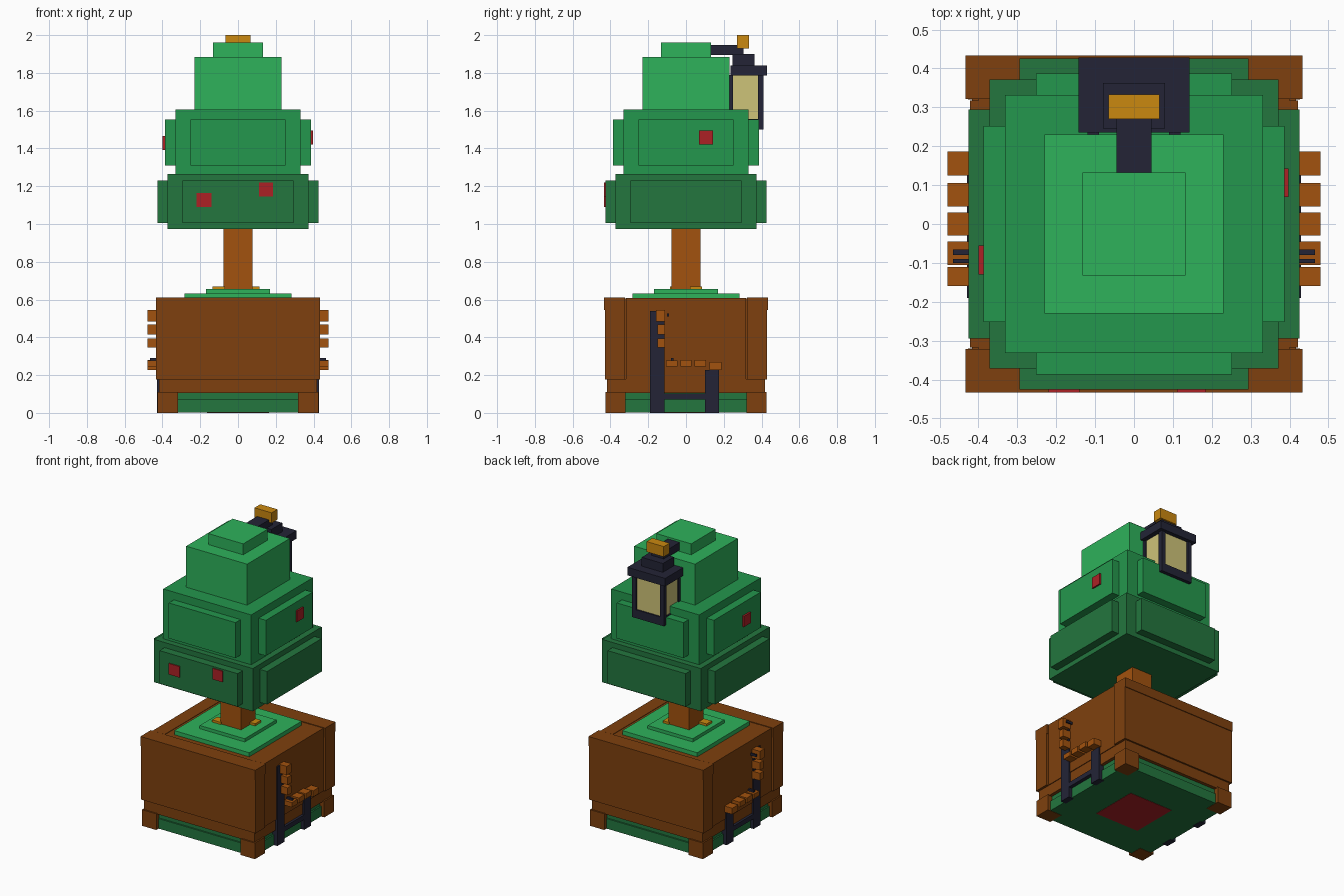
import bpy
import bmesh

cube = bpy.data.objects.get("Cube")
if cube:
    bpy.data.objects.remove(cube, do_unlink=True)


def linear(c):
    c /= 255
    return c / 12.92 if c <= 0.04045 else ((c + 0.055) / 1.055) ** 2.4


def material(name, *rgb):
    mat = bpy.data.materials.new(name)
    color = [linear(c) for c in rgb] + [1]
    mat.diffuse_color = color
    mat.use_nodes = True
    mat.node_tree.nodes["Principled BSDF"].inputs["Base Color"].default_value = color
    return mat


wood = material("planter brown", 126, 64, 14)
bark = material("trunk brown", 162, 82, 14)
dark_green = material("dark green", 35, 118, 62)
mid_green = material("mid green", 36, 151, 77)
light_green = material("light green", 46, 178, 91)
red = material("ornament red", 172, 33, 37)
navy = material("dark metal", 35, 36, 54)
gold = material("gold", 202, 136, 16)
glow = material("lantern glow", 206, 195, 120)


def box(name, mat, x, y, z):
    """Box given by its (low, high) range on each axis."""
    bm = bmesh.new()
    bmesh.ops.create_cube(bm, size=1)
    for v in bm.verts:
        v.co = [r[0] if c < 0 else r[1] for c, r in zip(v.co, (x, y, z))]
    mesh = bpy.data.meshes.new(name)
    bm.to_mesh(mesh)
    bm.free()
    mesh.materials.append(mat)
    obj = bpy.data.objects.new(name, mesh)
    bpy.context.collection.objects.link(obj)
    return obj


def block(name, mat, half, low, high):
    """Square block centred on the trunk axis."""
    return box(name, mat, (-half, half), (-half, half), (low, high))


def flip(span, side):
    return tuple(sorted(side * v for v in span))


# Base, feet and planter walls
block("base_slab", dark_green, 0.405, 0.002, 0.07)
block("base_step", dark_green, 0.395, 0.07, 0.11)
block("base_patch", red, 0.165, 0, 0.006)
block("planter_band", wood, 0.417, 0.105, 0.18)
block("planter_core", wood, 0.4, 0.15, 0.605)
for sx in (-1, 1):
    for sy in (-1, 1):
        box("foot", wood, flip((0.318, 0.427), sx), flip((0.32, 0.427), sy), (0, 0.11))
    box("side_wall", wood, flip((0.33, 0.422), sx), (-0.318, 0.318), (0.178, 0.608))
    box("end_wall", wood, (-0.433, 0.433), flip((0.325, 0.428), sx), (0.178, 0.61))
    box("end_wall_lip", wood, (-0.433, 0.433), flip((0.322, 0.433), sx), (0.545, 0.61))

# Grass, fallen leaves and trunk
block("grass", light_green, 0.283, 0.6, 0.633)
block("grass_mound", light_green, 0.17, 0.63, 0.655)
box("leaf_left", gold, (0.07, 0.115), (0.02, 0.085), (0.65, 0.67))
box("leaf_right", gold, (-0.135, -0.07), (-0.085, -0.03), (0.65, 0.67))
block("trunk", bark, 0.077, 0.6, 1.0)

# Metal brackets with little wooden blocks on both sides
BLOCKS = [(-0.16, -0.11, 0.485, 0.545), (-0.15, -0.11, 0.415, 0.467),
          (-0.15, -0.11, 0.345, 0.395), (-0.105, -0.045, 0.245, 0.277),
          (-0.03, 0.03, 0.245, 0.28), (0.045, 0.105, 0.245, 0.28),
          (0.125, 0.187, 0.228, 0.27)]
for side in (-1, 1):
    metal_x = flip((0.39, 0.43), side)
    box("tall_post", navy, metal_x, (-0.19, -0.115), (0, 0.54))
    box("short_post", navy, metal_x, (0.1, 0.175), (0, 0.228))
    box("cross_bar", navy, metal_x, (-0.12, 0.105), (0.07, 0.102))
    for y0, y1, z0, z1 in BLOCKS:
        box("side_block", bark, flip((0.42, 0.48), side), (y0, y1), (z0, z1))
    pin_x = flip((0.42, 0.465), side)
    box("upper_pin", navy, pin_x, (-0.1, -0.09), (0.51, 0.525))
    box("lower_pin", navy, pin_x, (-0.08, -0.065), (0.275, 0.29))


# Foliage tiers with a raised panel on every side
def tier(name, mat, half, low, high, reach, panel, p_low, p_high):
    block(name, mat, half, low, high)
    for side in (-1, 1):
        out = flip((half - 0.02, reach), side)
        box(name + "_panel_x", mat, out, (-panel, panel), (p_low, p_high))
        box(name + "_panel_y", mat, (-panel, panel), out, (p_low, p_high))


tier("lower_foliage", dark_green, 0.372, 0.973, 1.265, 0.426, 0.295, 1.005, 1.23)
tier("middle_foliage", mid_green, 0.332, 1.265, 1.605, 0.387, 0.252, 1.31, 1.552)
block("upper_foliage", light_green, 0.23, 1.605, 1.885)
block("foliage_tip", light_green, 0.132, 1.885, 1.96)

# Red ornaments
box("front_ornament_right", red, (-0.22, -0.14), (-0.433, -0.42), (1.09, 1.165))
box("front_ornament_left", red, (0.11, 0.185), (-0.433, -0.42), (1.145, 1.22))
box("left_ornament", red, (0.38, 0.397), (0.07, 0.143), (1.42, 1.495))
box("right_ornament", red, (-0.4, -0.38), (-0.13, -0.055), (1.393, 1.465))

# Hanging lantern at the back
box("lantern_arm", navy, (-0.045, 0.045), (0.12, 0.305), (1.895, 1.947))
box("lantern_hook", gold, (-0.065, 0.065), (0.27, 0.333), (1.93, 2.0))
box("lantern_cap", navy, (-0.08, 0.08), (0.245, 0.363), (1.835, 1.9))
box("lantern_roof", navy, (-0.143, 0.143), (0.235, 0.428), (1.785, 1.84))
box("lantern_glass", glow, (-0.11, 0.11), (0.235, 0.4), (1.55, 1.79))
box("lantern_base", navy, (-0.12, 0.12), (0.235, 0.41), (1.5, 1.557))
for side in (-1, 1):
    for y in ((0.225, 0.25), (0.38, 0.41)):
        box("lantern_post", navy, flip((0.09, 0.12), side), y, (1.55, 1.79))
